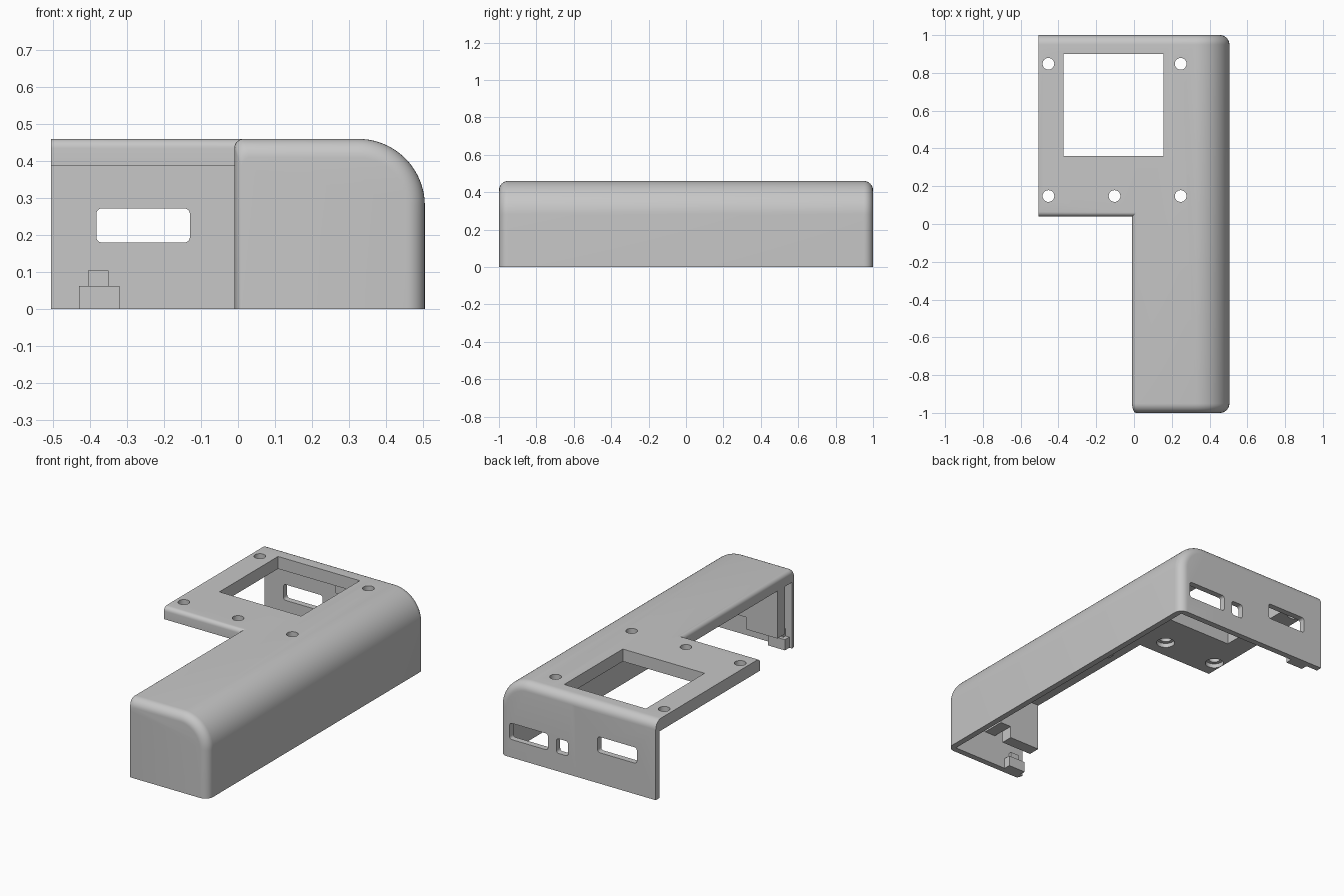
import bpy, bmesh
from math import sin, cos, pi
from mathutils import Matrix

cube = bpy.data.objects.get("Cube")
if cube:
    bpy.data.objects.remove(cube, do_unlink=True)

grey = bpy.data.materials.new("matte_grey")
grey.use_nodes = True
grey.diffuse_color = (0.57, 0.57, 0.57, 1)
grey.node_tree.nodes["Principled BSDF"].inputs["Base Color"].default_value = (0.57, 0.57, 0.57, 1)

TOP, PLATE, WALL = 0.46, 0.388, 0.035
END_R, SIDE_R, EDGE_R = 0.05, 0.18, 0.025


def finish(name, bm):
    bmesh.ops.recalc_face_normals(bm, faces=bm.faces)
    mesh = bpy.data.meshes.new(name)
    bm.to_mesh(mesh)
    bm.free()
    mesh.materials.append(grey)
    ob = bpy.data.objects.new(name, mesh)
    bpy.context.collection.objects.link(ob)
    return ob


def loft(name, rings):
    """Closed solid through rings of equal point count."""
    bm = bmesh.new()
    loops = [[bm.verts.new(p) for p in ring] for ring in rings]
    n = len(loops[0])
    for a, b in zip(loops, loops[1:]):
        for i in range(n):
            j = (i + 1) % n
            bm.faces.new((a[i], a[j], b[j], b[i]))
    bm.faces.new(loops[0])
    bm.faces.new(loops[-1])
    return finish(name, bm)


def box(name, x, y, z, radius=0):
    """Box from ranges; radius rounds the edges that run along y."""
    bm = bmesh.new()
    bmesh.ops.create_cube(bm, size=1)
    for v in bm.verts:
        v.co = [r[0] if c < 0 else r[1] for c, r in zip(v.co, (x, y, z))]
    if radius:
        along = [e for e in bm.edges if abs(e.verts[0].co.y - e.verts[1].co.y) > 1e-4]
        bmesh.ops.bevel(bm, geom=along, offset=radius, segments=5, profile=0.5, affect='EDGES')
    return finish(name, bm)


def cylinder(name, x, y, z, r):
    bm = bmesh.new()
    bmesh.ops.create_cone(bm, cap_ends=True, segments=32, radius1=r, radius2=r, depth=z[1] - z[0],
                          matrix=Matrix.Translation((x, y, (z[0] + z[1]) / 2)))
    return finish(name, bm)


def combine(body, other, operation):
    other.hide_render = True
    mod = body.modifiers.new("cut", 'BOOLEAN')
    mod.operation, mod.solver, mod.object = operation, 'EXACT', other
    bpy.context.view_layer.objects.active = body
    bpy.ops.object.modifier_apply(modifier=mod.name)
    bpy.data.objects.remove(other, do_unlink=True)


def arc(cu, cv, r, start, end, n):
    return [(cu + r * cos(start + (end - start) * i / n),
             cv + r * sin(start + (end - start) * i / n)) for i in range(n + 1)]


def section(y, x0, x1, z0, z1, left_r, right_r):
    """Cross-section of the long body: big curve on one side, small one on the other."""
    pts = [(x0, z0)] + arc(x0 + left_r, z1 - left_r, left_r, pi, pi / 2, 6)
    pts += arc(x1 - right_r, z1 - right_r, right_r, pi / 2, 0, 20) + [(x1, z0)]
    return [(px, y, pz) for px, pz in pts]


# Long body with rounded ends
steps = [i / 8 * pi / 2 for i in range(9)]
ends = [(1 - END_R + END_R * cos(a), END_R * (1 - sin(a))) for a in steps]
stations = [(-y, d) for y, d in ends] + [(y, d) for y, d in reversed(ends)]
shell = loft("shell", [section(y, -0.01 + d * 0.4, 0.505 - d, 0, TOP - d, EDGE_R, SIDE_R - d)
                       for y, d in stations])

# Side platform, rounded at the front lip and the rear edge
outline = [(0.04, 0)] + arc(0.04 + EDGE_R, TOP - EDGE_R, EDGE_R, pi, pi / 2, 6)
outline += arc(1 - END_R, TOP - END_R, END_R, pi / 2, 0, 8) + [(1, 0)]
platform = loft("platform", [[(x, y, z) for y, z in outline] for x in (-0.505, 0.2)])
combine(shell, platform, 'UNION')

# Hollow interior, open below and along the platform side
inner = 1 - WALL
cavity = loft("cavity", [section(y, -1, 0.505 - WALL, -0.5, PLATE, 0.01, 0.13)
                         for y in (-inner, inner)])
combine(shell, cavity, 'DIFFERENCE')

# Screw holes, counterbored from below
for x, y in [(-0.453, 0.848), (0.247, 0.848), (-0.453, 0.148), (-0.103, 0.148), (0.247, 0.148)]:
    combine(shell, cylinder("hole", x, y, (0.2, 0.6), 0.031), 'DIFFERENCE')
    combine(shell, cylinder("counterbore", x, y, (0.2, PLATE + 0.025), 0.05), 'DIFFERENCE')

# Display opening and rear ports
combine(shell, box("opening", (-0.372, 0.155), (0.36, 0.9), (0.2, 0.6)), 'DIFFERENCE')
for x, z in (((-0.383, -0.13), (0.18, 0.272)),
             ((0.06, 0.135), (0.105, 0.19)),
             ((0.19, 0.437), (0.105, 0.2))):
    combine(shell, box("port", x, (0.9, 1.1), z, 0.015), 'DIFFERENCE')

# Latches on the rear and front walls
for side, x0, sign in (("rear", -0.43, 1), ("front", 0.01, -1)):
    def depth(d):
        return sorted((sign * (inner - d), sign * (inner + 0.01)))
    box(side + "_latch_base", (x0, x0 + 0.11), depth(0.04), (0, 0.062))
    box(side + "_latch_tab", (x0 + 0.025, x0 + 0.08), depth(0.02), (0.055, 0.105))

# Support block inside the front end, stepped on its far side
box("front_support", (-0.008, 0.19), (-0.9, -0.83), (0.11, PLATE + 0.01))
box("front_support_step", (0.19, 0.26), (-0.97, -0.83), (0.18, PLATE + 0.01))

# Ribs under the plate
box("middle_rib", (0.18, 0.45), (0, 0.04), (0.25, PLATE + 0.001))
box("rear_rib", (-0.01, 0.17), (0.91, inner + 0.01), (0.34, PLATE + 0.01))

# Smooth the rounded surfaces, keep the edges sharp
bpy.ops.object.select_all(action='DESELECT')
shell.select_set(True)
bpy.context.view_layer.objects.active = shell
bpy.ops.object.shade_smooth_by_angle(angle=pi / 6)
